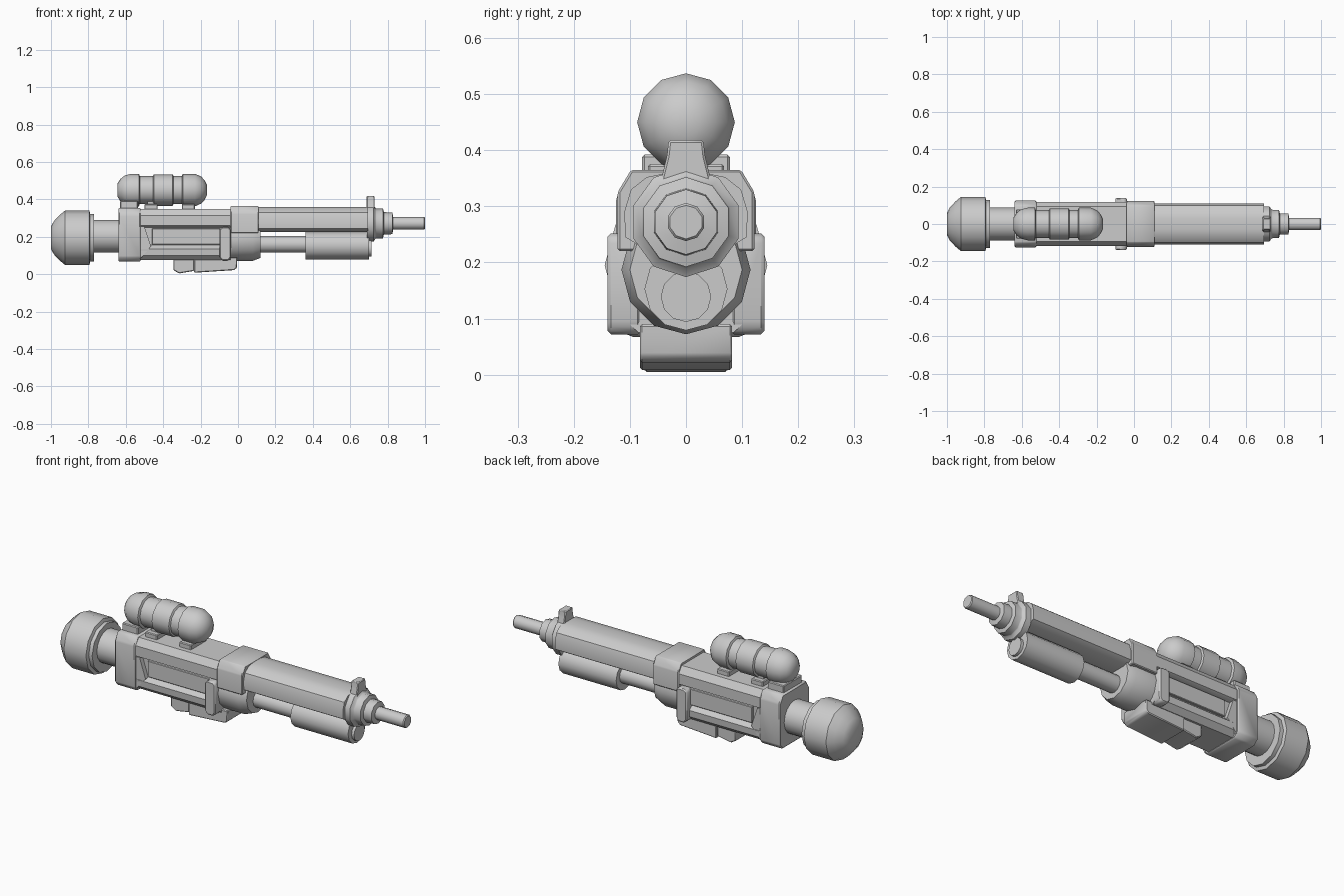
import bpy, bmesh, math

if "Cube" in bpy.data.objects:
    bpy.data.objects.remove(bpy.data.objects["Cube"])

grey = bpy.data.materials.new("plain grey")
grey.diffuse_color = (0.6, 0.6, 0.6, 1)
grey.use_nodes = True
grey.node_tree.nodes["Principled BSDF"].inputs["Base Color"].default_value = grey.diffuse_color


def finish(name, bm, bevel=0.0, angle=35):
    bmesh.ops.recalc_face_normals(bm, faces=bm.faces)
    if bevel:
        bmesh.ops.bevel(bm, geom=bm.edges[:], offset=bevel, segments=1,
                        affect='EDGES', clamp_overlap=True)
    me = bpy.data.meshes.new(name)
    bm.to_mesh(me)
    bm.free()
    me.materials.append(grey)
    ob = bpy.data.objects.new(name, me)
    bpy.context.collection.objects.link(ob)
    bpy.ops.object.select_all(action='DESELECT')
    ob.select_set(True)
    bpy.context.view_layer.objects.active = ob
    bpy.ops.object.shade_smooth_by_angle(angle=math.radians(angle))
    return ob


def loft(name, rings, bevel=0.0, angle=35):
    """Skin closed rings of points and cap both ends."""
    bm = bmesh.new()
    loops = [[bm.verts.new(p) for p in ring] for ring in rings]
    n = len(loops[0])
    for a, b in zip(loops, loops[1:]):
        for i in range(n):
            j = (i + 1) % n
            bm.faces.new((a[i], a[j], b[j], b[i]))
    bm.faces.new(loops[0][::-1])
    bm.faces.new(loops[-1])
    return finish(name, bm, bevel, angle)


def lathe(name, profile, z, sides=12, turn=0.0, angle=35):
    """Round part along x from (x, radius) pairs."""
    steps = [2 * math.pi * (i + turn) / sides for i in range(sides)]
    return loft(name, [[(x, r * math.cos(a), z + r * math.sin(a)) for a in steps]
                       for x, r in profile], 0, angle)


def prism(name, half, x0, x1, bevel=0.0):
    """Part along x with a mirrored (y, z) outline, listed bottom to top."""
    ring = half + [(-y, z) for y, z in reversed(half)]
    return loft(name, [[(x, y, z) for y, z in ring] for x in (x0, x1)], bevel)


def plate(name, outline, y0, y1, bevel=0.0):
    """Part across y with an (x, z) outline."""
    return loft(name, [[(x, y, z) for x, z in outline] for y in (y0, y1)], bevel)


def box(name, x0, x1, y0, y1, z0, z1, bevel=0.0):
    return plate(name, [(x0, z0), (x1, z0), (x1, z1), (x0, z1)], y0, y1, bevel)


# Rounded butt and neck
lathe("butt", [(-1, .06), (-.985, .088), (-.955, .12), (-.925, .145),
               (-.795, .145), (-.79, .128), (-.77, .128)], .195, 12)
lathe("neck", [(-.78, .088), (-.62, .088)], .203, 16)

# Receiver with a recessed strip on each side
prism("rear_block", [(.10, .067), (.125, .092), (.125, .315), (.10, .355)],
      -.64, -.52, .006)
prism("receiver_top", [(.10, .25), (.118, .26), (.118, .315), (.093, .35)], -.53, -.03)
prism("receiver_core", [(.09, .10), (.09, .30)], -.53, -.04)
prism("receiver_bottom", [(.085, .075), (.112, .10), (.115, .135), (.09, .155)],
      -.53, -.04)
for side, tag in ((-1, "front"), (1, "back")):
    plate(tag + "_recess_slope", [(-.53, .08), (-.515, .09), (-.465, .15),
                                  (-.50, .255), (-.53, .255)], side * .08, side * .114)
    box(tag + "_side_panel", -.46, -.09, side * .085, side * .103, .158, .245, .003)
    plate(tag + "_bracket", [(-.10, .09), (-.085, .072), (-.05, .072), (-.038, .09),
                             (-.038, .24), (-.05, .252), (-.085, .252), (-.10, .24)],
          side * .08, side * .14, .006)

# Collar and barrel shroud
prism("collar", [(.122, .22), (.122, .325), (.098, .365)], -.04, .11, .004)
lathe("lower_collar", [(-.05, .115), (.08, .115), (.12, .10)], .187, 12)
prism("barrel_shroud", [(.075, .225), (.108, .245), (.110, .29), (.098, .33),
                        (.07, .352), (.03, .36)], .10, .695)

# Stepped muzzle
lathe("muzzle", [(.69, .098), (.725, .098), (.735, .082), (.74, .08), (.775, .08),
                 (.78, .06), (.825, .058), (.83, .034), (.995, .034), (1, .03)],
      .272, 10, .5, 37)
prism("front_sight", [(.045, .345), (.034, .39), (.031, .418)], .688, .73, .004)

# Tube below the barrel
lathe("pump_rod", [(.10, .045), (.38, .045)], .16, 12)
lathe("pump_tube", [(.36, .074), (.70, .074)], .153, 12)
lathe("pump_cap", [(.69, .045), (.715, .045)], .139, 12)

# Magazine under the receiver
plate("magazine", [(-.235, .008), (-.02, .022), (-.006, .035), (-.004, .09),
                   (-.235, .09)], -.082, .082, .004)
plate("magazine_rear", [(-.315, .004), (-.235, .018), (-.235, .09), (-.345, .09),
                        (-.345, .022)], -.074, .074, .004)

# Scope with domed ends and two grooves
lathe("scope", [(-.645, .035), (-.63, .058), (-.605, .078), (-.57, .087), (-.53, .087),
                (-.525, .075), (-.455, .075), (-.45, .084), (-.35, .084),
                (-.345, .075), (-.30, .075), (-.295, .087), (-.23, .087),
                (-.198, .073), (-.178, .052), (-.165, .025)], .45, 12, 0, 42)

# Scope mounts
for i, (x0, x1, w) in enumerate(((-.63, -.535, .078), (-.50, -.43, .068),
                                 (-.30, -.23, .068))):
    box("scope_mount_%d" % i, x0, x1, -w, w, .34, .375 if i else .392, .004)
    box("scope_post_%d" % i, x0 + .015, x1 - .015, -.04, .04, .35, .41)
